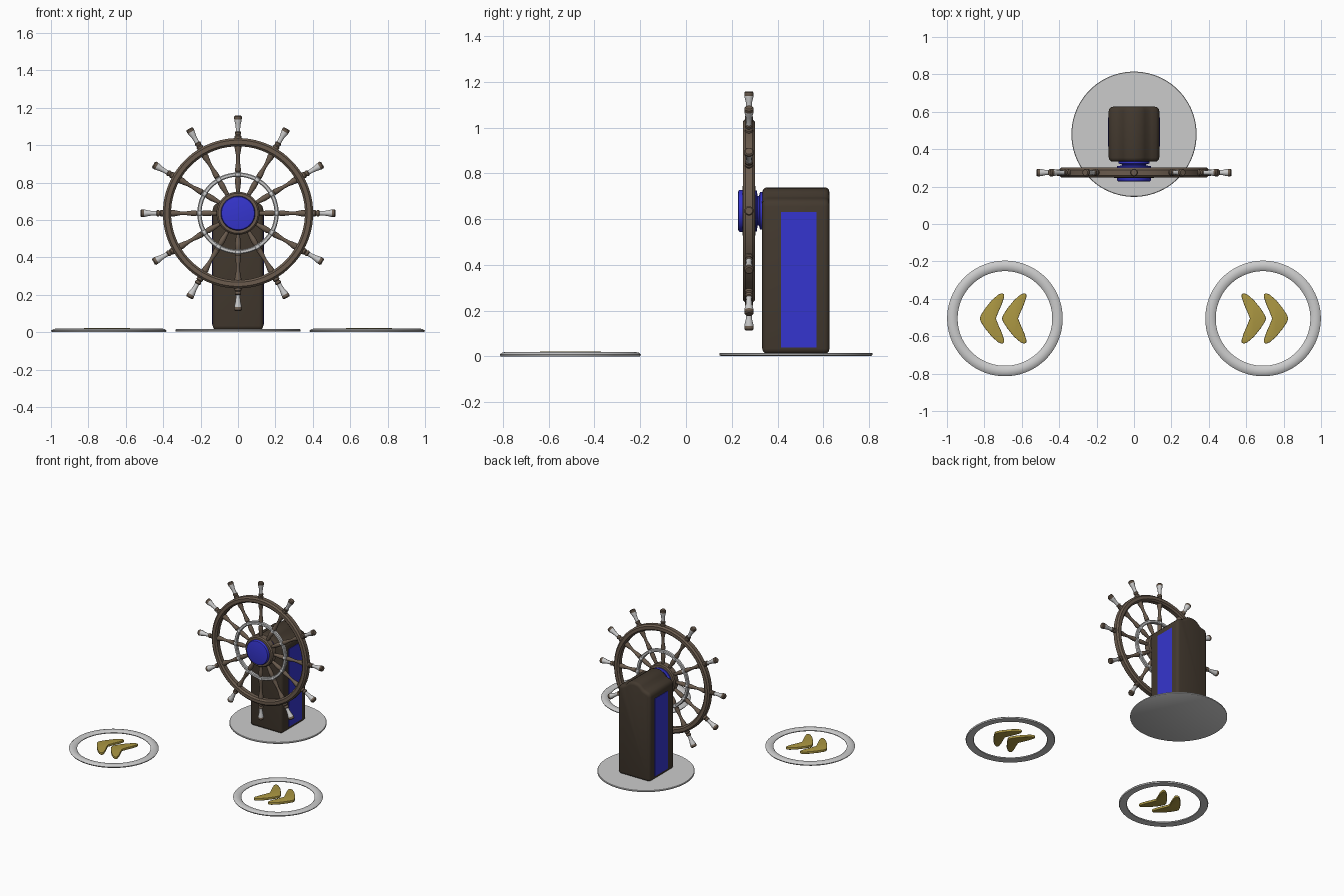
import bpy, bmesh, math
from mathutils import Matrix, Vector

if "Cube" in bpy.data.objects:
    bpy.data.objects.remove(bpy.data.objects["Cube"])


def material(name, rgb):
    m = bpy.data.materials.new(name)
    m.diffuse_color = (*rgb, 1)
    m.use_nodes = True
    m.node_tree.nodes["Principled BSDF"].inputs["Base Color"].default_value = m.diffuse_color
    return m


SILVER = material("light grey metal", (0.60, 0.60, 0.60))
WOOD = material("wheel wood", (0.145, 0.105, 0.075))
DARK = material("dark post wood", (0.056, 0.041, 0.028))
BLUE = material("deep blue", (0.036, 0.036, 0.62))
GOLD = material("gold", (0.41, 0.31, 0.055))


def finish(name, bm, mat, bevel=0, angle=35):
    bmesh.ops.recalc_face_normals(bm, faces=bm.faces)
    me = bpy.data.meshes.new(name)
    bm.to_mesh(me)
    bm.free()
    me.materials.append(mat)
    ob = bpy.data.objects.new(name, me)
    bpy.context.collection.objects.link(ob)
    bpy.ops.object.select_all(action='DESELECT')
    ob.select_set(True)
    bpy.context.view_layer.objects.active = ob
    if bevel:
        b = ob.modifiers.new("bevel", 'BEVEL')
        b.width, b.segments = bevel, 3
        b.angle_limit = math.radians(40)
        b.use_clamp_overlap = False
        bpy.ops.object.modifier_apply(modifier="bevel")
    bpy.ops.object.shade_smooth_by_angle(angle=math.radians(angle))
    return ob


def lathe(name, profile, mat, places, segs=48, loop=False):
    """Turn (radius, height) points round z, once for each placement matrix."""
    bm = bmesh.new()
    for place in places:
        rings = []
        for r, h in profile:
            rings.append([bm.verts.new(place @ Vector((
                r * math.cos(2 * math.pi * (i + 0.5) / segs),
                r * math.sin(2 * math.pi * (i + 0.5) / segs), h)))
                for i in range(segs)])
        pairs = list(zip(rings, rings[1:]))
        if loop:
            pairs.append((rings[-1], rings[0]))
        else:
            bm.faces.new(rings[0])
            bm.faces.new(rings[-1])
        for a, b in pairs:
            for i in range(segs):
                j = (i + 1) % segs
                bm.faces.new((a[i], a[j], b[j], b[i]))
    return finish(name, bm, mat)


def prism(name, outline, lift, mat, bevel=0):
    """Extrude an outline; lift gives the two 3D ends of each outline point."""
    bm = bmesh.new()
    low = [bm.verts.new(lift(p, 0)) for p in outline]
    top = [bm.verts.new(lift(p, 1)) for p in outline]
    bm.faces.new(low)
    bm.faces.new(top)
    n = len(outline)
    for i in range(n):
        j = (i + 1) % n
        bm.faces.new((low[i], low[j], top[j], top[i]))
    return finish(name, bm, mat, bevel)


def at(x, y, z=0):
    return Matrix.Translation((x, y, z))


# Base disc under the post
lathe("base_disc", [(0.33, 0.003), (0.335, 0.006), (0.335, 0.013), (0.332, 0.016)],
      SILVER, [at(0, 0.48)], 64)

# Post with a raised hump along its top
half = [(0.135, 0.012), (0.135, 0.655), (0.131, 0.673), (0.118, 0.686),
        (0.095, 0.692), (0.075, 0.700), (0.058, 0.718), (0.036, 0.733)]
outline = half + [(0, 0.739)] + [(-x, z) for x, z in reversed(half)]
prism("post", outline, lambda p, t: (p[0], (0.333, 0.627)[t], p[1]), DARK, 0.022)

# Blue side panels
for s, side in ((1, "right"), (-1, "left")):
    prism("post_panel_" + side,
          [(0.415, 0.04), (0.57, 0.04), (0.57, 0.63), (0.415, 0.63)],
          lambda p, t: (s * (0.132, 0.138)[t], p[0], p[1]), BLUE)

# Wheel: local +z points to the front
WHEEL = at(0, 0.275, 0.636) @ Matrix.Rotation(math.pi / 2, 4, 'X')


def band(r0, r1, h, c):
    """Chamfered ring section."""
    return [(r0, -h + c), (r0 + c, -h), (r1 - c, -h), (r1, -h + c),
            (r1, h - c), (r1 - c, h), (r0 + c, h), (r0, h - c)]


lathe("wheel_rim", band(0.358, 0.402, 0.026, 0.011), WOOD, [WHEEL], 64, True)
lathe("wheel_inner_ring", band(0.195, 0.218, 0.013, 0.005), SILVER, [WHEEL], 64, True)
lathe("wheel_hub", [(0.108, -0.028), (0.115, -0.02), (0.115, 0.02), (0.107, 0.029)],
      WOOD, [WHEEL])
lathe("hub_cap", [(0.092, 0.02), (0.092, 0.040), (0.088, 0.046), (0.08, 0.048)],
      BLUE, [WHEEL])
lathe("hub_axle", [(0.082, -0.065), (0.082, -0.048), (0.065, -0.044), (0.065, -0.038),
                   (0.09, -0.034), (0.09, -0.02)], BLUE, [WHEEL])

# Twelve turned spokes with handles
spokes = [at(0, 0.275, 0.636) @ Matrix.Rotation(k * math.pi / 6, 4, 'Y')
          for k in range(12)]
lathe("spokes", [(0.011, 0.10), (0.012, 0.13), (0.016, 0.16), (0.016, 0.185),
                 (0.012, 0.195), (0.012, 0.218), (0.0165, 0.225), (0.0155, 0.24),
                 (0.010, 0.28), (0.011, 0.31), (0.018, 0.345), (0.018, 0.37)],
      WOOD, spokes, 12)
lathe("spoke_clasps", [(0.014, 0.194), (0.018, 0.198), (0.018, 0.215), (0.014, 0.219)],
      SILVER, spokes, 12)
lathe("handle_collars", [(0.018, 0.39), (0.018, 0.412), (0.013, 0.418), (0.017, 0.424),
                         (0.017, 0.432), (0.013, 0.436)], WOOD, spokes, 12)
lathe("handle_grips", [(0.013, 0.43), (0.012, 0.45), (0.0145, 0.475), (0.020, 0.497),
                       (0.020, 0.502)], SILVER, spokes, 12)
lathe("handle_caps", [(0.019, 0.50), (0.021, 0.504), (0.021, 0.516), (0.016, 0.522)],
      WOOD, spokes, 12)

# Floor rings with pairs of outward chevrons
lathe("floor_rings", [(0.255, 0.002), (0.253, 0.008), (0.262, 0.016), (0.282, 0.020),
                      (0.300, 0.016), (0.309, 0.008), (0.305, 0.0)],
      SILVER, [at(-0.69, -0.505), at(0.69, -0.505)], 64, True)

wing = [(0.006, 0.018), (0.03, 0.055), (0.065, 0.098), (0.1, 0.128), (0.118, 0.135),
        (0.13, 0.13), (0.131, 0.115), (0.118, 0.075), (0.1, 0.035)]
chevron = [(0, 0)] + wing + [(0.086, 0)] + [(x, -y) for x, y in reversed(wing)]
for s, side in ((1, "right"), (-1, "left")):
    for tip, which in ((0.825, "outer"), (0.706, "inner")):
        prism("chevron_%s_%s" % (side, which), chevron,
              lambda p, t: (s * (tip - p[0]), p[1] - 0.505, (0.004, 0.022)[t]),
              GOLD, 0.004)
